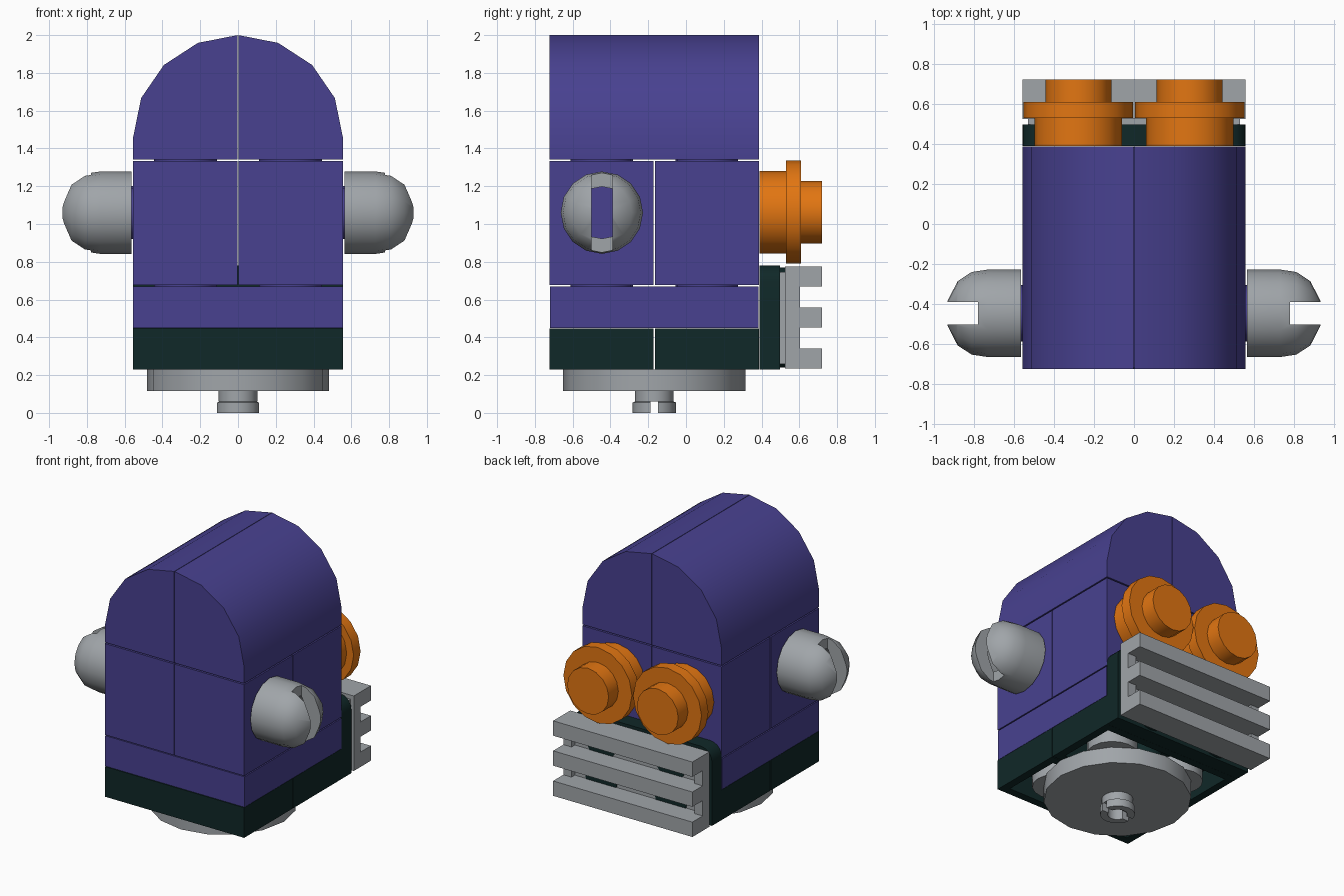
import bpy
import bmesh
from math import radians, sin, cos, pi
from mathutils import Vector, Matrix

cube = bpy.data.objects.get("Cube")
if cube:
    bpy.data.objects.remove(cube)

W = 0.555          # width of one block module
CY = -0.168        # depth of the body centre
GAP = 0.004        # half seam between blocks
SIDES = 16
parts = []


def material(name, rgb):
    m = bpy.data.materials.new(name)
    m.use_nodes = True
    m.diffuse_color = (*rgb, 1)
    m.node_tree.nodes["Principled BSDF"].inputs["Base Color"].default_value = (*rgb, 1)
    return m


PURPLE = material("purple", (0.065, 0.053, 0.28))
DARK = material("dark_teal", (0.005, 0.021, 0.021))
GRAY = material("gray", (0.352, 0.376, 0.397))
ORANGE = material("orange", (0.76, 0.18, 0.006))


def finish(bm, name, mat):
    bmesh.ops.recalc_face_normals(bm, faces=bm.faces)
    mesh = bpy.data.meshes.new(name)
    bm.to_mesh(mesh)
    bm.free()
    ob = bpy.data.objects.new(name, mesh)
    mesh.materials.append(mat)
    bpy.context.collection.objects.link(ob)
    parts.append(ob)
    return ob


def prism(name, mat, profile, y0, y1, wall=0, roof=0.1):
    """Extrude an (x, z) profile along y; wall > 0 hollows it from below."""
    bm = bmesh.new()
    face = bm.faces.new([bm.verts.new((x, y0, z)) for x, z in profile])
    new = bmesh.ops.extrude_face_region(bm, geom=[face])["geom"]
    verts = [v for v in new if isinstance(v, bmesh.types.BMVert)]
    bmesh.ops.translate(bm, vec=(0, y1 - y0, 0), verts=verts)
    bmesh.ops.recalc_face_normals(bm, faces=bm.faces)
    if wall:
        bottom = min(bm.faces, key=lambda f: f.normal.z)
        bmesh.ops.inset_region(bm, faces=[bottom], thickness=wall)
        hollow = bmesh.ops.extrude_face_region(bm, geom=[bottom])["geom"]
        bmesh.ops.delete(bm, geom=[bottom], context="FACES")
        top = [v for v in hollow if isinstance(v, bmesh.types.BMVert)]
        bmesh.ops.translate(bm, vec=(0, 0, roof), verts=top)
    return finish(bm, name, mat)


def box(name, mat, x0, x1, y0, y1, z0, z1, wall=0, roof=0.1):
    return prism(name, mat, [(x0, z0), (x1, z0), (x1, z1), (x0, z1)], y0, y1, wall, roof)


def lathe(name, mat, profile, loc, axis=(0, 0, 1)):
    """Revolve (radius, height) points about an axis through loc."""
    bm = bmesh.new()
    vs = [bm.verts.new((r, 0, h)) for r, h in profile]
    es = [bm.edges.new(pair) for pair in zip(vs, vs[1:])]
    bmesh.ops.spin(bm, geom=vs + es, cent=(0, 0, 0), axis=(0, 0, 1),
                   angle=2 * pi, steps=SIDES, use_duplicate=False)
    bmesh.ops.remove_doubles(bm, verts=bm.verts, dist=0.0005)
    turn = Vector((0, 0, 1)).rotation_difference(Vector(axis)).to_matrix().to_4x4()
    bm.transform(Matrix.Translation(loc) @ turn)
    return finish(bm, name, mat)


def stud(name, mat, loc, axis=(0, 0, 1), r=0.166, h=0.1):
    return lathe(name, mat, [(0, 0), (r, 0), (r, h), (0, h)], loc, axis)


def cut(ob, cutter):
    mod = ob.modifiers.new("cut", "BOOLEAN")
    mod.operation = "DIFFERENCE"
    mod.solver = "EXACT"
    mod.object = cutter
    bpy.context.view_layer.objects.active = ob
    bpy.ops.object.modifier_apply(modifier=mod.name)
    parts.remove(cutter)
    bpy.data.objects.remove(cutter)


def stud_grid(name, mat, z):
    for x in (-W / 2, W / 2):
        for y in (CY - W / 2, CY + W / 2):
            stud(name, mat, (x, y, z))


FRONT, BACK = CY - W, CY + W

# Round base with a slotted hollow stem
lathe("base_disc", GRAY, [(0, 0.115), (0.483, 0.115), (0.483, 0.23), (0, 0.23)], (0, CY, 0))
stud_grid("base_stud", GRAY, 0.23)
stem = lathe("base_stem", GRAY, [(0.065, 0), (0.114, 0), (0.114, 0.055), (0.103, 0.06),
             (0.103, 0.118), (0.065, 0.118), (0.065, 0)], (0, CY, 0))
cut(stem, box("stem_slot", GRAY, -0.2, 0.2, CY - 0.02, CY + 0.02, -0.1, 0.06))

# Dark lower plates and upright bracket
box("lower_plate_front", DARK, -W, W, FRONT, CY - GAP, 0.23, 0.447, 0.08, 0.16)
box("lower_plate_back", DARK, -W, W, CY + GAP, BACK, 0.23, 0.447, 0.08, 0.16)
for y in (CY - W / 2, CY + W / 2):
    lathe("plate_tube", DARK, [(0.08, 0), (0.11, 0), (0.11, 0.16), (0.08, 0.16), (0.08, 0)],
          (0, y, 0.235))
R = 0.09
corner = [(W - R + R * cos(radians(a)), 0.78 - R + R * sin(radians(a))) for a in range(0, 91, 18)]
outline = [(-W, 0.23), (W, 0.23)] + corner + [(-x, z) for x, z in reversed(corner)]
prism("bracket_upright", DARK, outline, BACK + 0.001, 0.497)
for x in (-W / 2, W / 2):
    for z in (0.505 - W / 4, 0.505 + W / 4):
        stud("bracket_stud", DARK, (x, 0.495, z), (0, 1, 0), 0.125, 0.075)

# Grille on the bracket
box("grille_foot", GRAY, -0.53, 0.53, 0.497, 0.527, 0.26, 0.745)
box("grille_back", GRAY, -W, W, 0.525, 0.565, 0.235, 0.775)
for z in (0.235, 0.452, 0.668):
    box("grille_bar", GRAY, -W, W, 0.56, 0.72, z, z + 0.107)
for s in (-1, 1):
    box("grille_end", GRAY, min(s * W, s * 0.49), max(s * W, s * 0.49), 0.56, 0.603, 0.24, 0.77)

# Body: plate, four blocks and two curved roof halves
box("body_plate", PURPLE, -W, W, FRONT + 0.004, BACK - 0.004, 0.449, 0.668, 0.08, 0.12)
stud_grid("body_plate_stud", PURPLE, 0.668)
arc = [(W * cos(radians(a)), 1.46 + 0.54 * sin(radians(a))) for a in (0, 22.5, 45, 67.5, 90)]
for s, side in ((-1, "right"), (1, "left")):
    x0, x1 = sorted((s * GAP / 2, s * W))
    for end, y0, y1 in (("front", FRONT, CY - GAP), ("back", CY + GAP, BACK)):
        box(f"body_block_{end}_{side}", PURPLE, x0, x1, y0, y1, 0.676, 1.333, 0.08, 0.5)
    roof = [(W, 1.342)] + arc[:-1] + [(GAP / 2, 2.0), (GAP / 2, 1.342)]
    prism(f"roof_{side}", PURPLE, [(s * x, z) for x, z in roof], FRONT, BACK, 0.08, 0.12)
stud_grid("body_block_stud", PURPLE, 1.333)

# Hollow rounded side lamps with a vertical slot
Y_LAMP, Z_MID = CY - W / 2, 1.06
for s, side in ((-1, "right"), (1, "left")):
    axis = (s, 0, 0)
    stud(f"side_stud_{side}", PURPLE, (s * (W - 0.002), Y_LAMP, Z_MID), axis, 0.14, 0.1)
    dome = lathe(f"side_lamp_{side}", GRAY,
                 [(0.143, 0.008), (0.218, 0.008), (0.218, 0.175), (0.206, 0.255), (0.16, 0.325),
                  (0.062, 0.375), (0, 0.378), (0, 0.3), (0.143, 0.22), (0.143, 0.008)],
                 (s * W, Y_LAMP, Z_MID), axis)
    x0, x1 = sorted((s * 0.778, s * 1.1))
    cut(dome, box("lamp_slot", GRAY, x0, x1, Y_LAMP - 0.056, Y_LAMP + 0.056, 0.7, 1.4))

# Stepped round rear lamps
for s, side in ((-1, "right"), (1, "left")):
    lathe(f"rear_lamp_{side}", ORANGE,
          [(0, 0.002), (0.218, 0.002), (0.218, 0.143), (0.273, 0.143), (0.273, 0.222),
           (0.165, 0.222), (0.165, 0.333), (0, 0.333)],
          (s * W / 2, BACK, Z_MID + 0.003), (0, 1, 0))

# Smooth the curves, keep the edges sharp
bpy.ops.object.select_all(action="DESELECT")
for ob in parts:
    ob.select_set(True)
bpy.context.view_layer.objects.active = parts[0]
bpy.ops.object.shade_smooth_by_angle(angle=radians(35))
